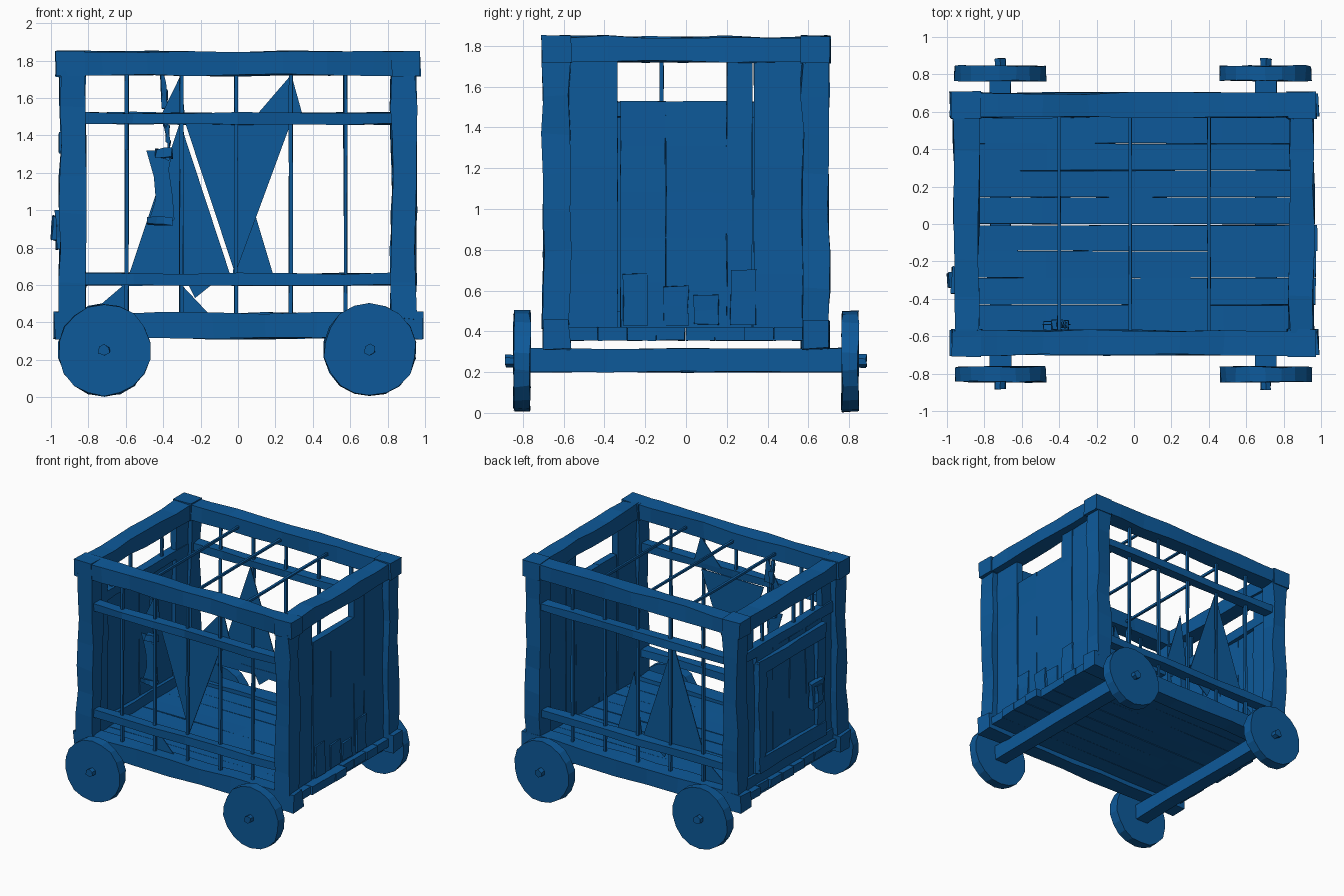
import bpy, bmesh, math, random
from mathutils import Vector, Matrix

random.seed(4)
old = bpy.data.objects.get("Cube")
if old:
    bpy.data.objects.remove(old, do_unlink=True)

blue = bpy.data.materials.new("deep_blue")
blue.use_nodes = True
BLUE = (0.004, 0.1, 0.32, 1)
blue.diffuse_color = BLUE
blue.node_tree.nodes["Principled BSDF"].inputs["Base Color"].default_value = BLUE


def finish(name, bm):
    bmesh.ops.recalc_face_normals(bm, faces=bm.faces)
    mesh = bpy.data.meshes.new(name)
    bm.to_mesh(mesh)
    bm.free()
    mesh.materials.append(blue)
    obj = bpy.data.objects.new(name, mesh)
    bpy.context.scene.collection.objects.link(obj)
    return obj


def timber(name, x, y, z, cuts=0, rough=0.008):
    """Rough-hewn box between (min, max) pairs, sliced along its longest side."""
    lo, hi = (Vector(c) for c in zip(x, y, z))
    size, mid = hi - lo, (lo + hi) / 2
    bm = bmesh.new()
    bmesh.ops.create_cube(bm, matrix=Matrix.Translation(mid) @ Matrix.Diagonal((*size, 1)))
    axis = max(range(3), key=lambda i: size[i])
    normal = Vector([float(i == axis) for i in range(3)])
    for i in range(cuts):
        at = lo + size * (i + 1) / (cuts + 1)
        bmesh.ops.bisect_plane(bm, geom=bm.verts[:] + bm.edges[:] + bm.faces[:],
                               plane_co=at, plane_no=normal)
    for v in bm.verts:
        v.co += Vector([random.uniform(-rough, rough) for _ in range(3)])
    return finish(name, bm)


def around(c, half):
    return c - half, c + half


def sheet(name, points, y):
    """Thin cloth or splinter plate in a side wall, from (x, z) corners."""
    bm = bmesh.new()
    face = bm.faces.new([bm.verts.new((x, y, z)) for x, z in points])
    out = bmesh.ops.extrude_face_region(bm, geom=[face])
    verts = [g for g in out["geom"] if isinstance(g, bmesh.types.BMVert)]
    bmesh.ops.translate(bm, verts=verts, vec=(0, 0.006, 0))
    return finish(name, bm)


def disc(name, x, y, z, radius, depth, sides, rough):
    bm = bmesh.new()
    bmesh.ops.create_cone(bm, cap_ends=True, segments=sides, radius1=radius, radius2=radius,
                          depth=depth,
                          matrix=Matrix.Translation((x, y, z)) @ Matrix.Rotation(math.pi / 2, 4, 'X'))
    for v in bm.verts:
        v.co += Vector([random.uniform(-rough, rough) for _ in range(3)])
    return finish(name, bm)


# Axles, wheels and hubs
for end, x in (("right", -0.715), ("left", 0.705)):
    timber(end + "_axle", around(x, 0.055), (-0.77, 0.77), (0.2, 0.315), 3, 0.005)
    for side, s in (("front", -1), ("back", 1)):
        disc(f"{side}_{end}_wheel", x, s * 0.805, 0.253, 0.247, 0.08, 18, 0.005)
        disc(f"{side}_{end}_hub", x, s * 0.85, 0.253, 0.032, 0.07, 6, 0.004)

# Floor boards with ragged ends
boards = 8
for i in range(boards):
    y = -0.575 + i * 1.15 / boards
    timber("floor_board", (-random.uniform(0.94, 0.97), random.uniform(0.94, 0.985)),
           (y, y + 1.15 / boards - (0.007 if i == 3 else 0.002)), (0.355, 0.42), 3, 0.002)

# Corner posts, long beams, rails and bars on both long sides
for side, s in (("front", -1), ("back", 1)):
    outer = sorted((s * 0.57, s * 0.7))
    timber(side + "_sill", (-0.98, 0.985), outer, (0.315, 0.45), 6)
    timber(side + "_top_beam", (-0.97, 0.965), outer, (1.722, 1.847), 7)
    for end, t in (("right", -1), ("left", 1)):
        timber(f"{side}_{end}_post", sorted((t * 0.82, t * 0.95)), outer, (0.42, 1.74), 6, 0.011)
        timber(f"{side}_{end}_cap", sorted((t * 0.82, t * 0.975)),
               sorted((s * 0.562, s * 0.708)), (1.715, 1.85), 0, 0.004)
    for label, z in (("lower_rail", (0.6, 0.662)), ("upper_rail", (1.46, 1.522))):
        timber(f"{side}_{label}", (-0.84, 0.84), sorted((s * 0.6, s * 0.68)), z, 5, 0.006)
    for i in range(5):
        timber(side + "_bar", around(-0.595 + i * 0.2925, 0.01), around(s * 0.63, 0.01),
               (0.43, 1.74), 3, 0.003)

# End top beams
for end, t in (("right", -1), ("left", 1)):
    timber(end + "_top_beam", sorted((t * 0.83, t * 0.96)), (-0.58, 0.58), (1.722, 1.845), 5)

# Thin roof bars
for x in (-0.4, -0.02, 0.4):
    timber("roof_bar", around(x, 0.009), (-0.59, 0.59), (1.765, 1.783), 2, 0.002)

# Solid plank wall on the left end, with a window slot
for y, top in (((-0.575, -0.335), 1.74), ((-0.322, -0.1), 1.53), ((-0.099, 0.2), 1.53),
               ((0.201, 0.325), 1.74), ((0.333, 0.575), 1.74)):
    timber("left_wall_plank", (0.845, 0.9), y, (0.415, top), 4, 0.003)
for y, top in ((-0.05, 0.62), (-0.25, 0.68), (0.1, 0.58), (0.28, 0.7)):
    timber("left_wall_splinter", (0.89, 0.912), around(y, 0.06), (0.43, top), 1, 0.006)

# Right end: jambs, header, open slot with a bar, and the framed door
for y in ((-0.58, -0.45), (0.42, 0.58)):
    timber("door_jamb", (-0.9, -0.85), y, (0.415, 1.74), 4, 0.005)
timber("door_threshold", (-0.92, -0.85), (-0.57, 0.57), (0.415, 0.5), 4, 0.006)
timber("door_header", (-0.92, -0.85), (-0.57, 0.57), (1.45, 1.525), 4, 0.006)
for y in (-0.12, 0.28, -0.36):
    timber("door_slot_bar", around(-0.88, 0.01), around(y, 0.01), (1.5, 1.74), 1, 0.002)
for i in range(4):
    y = -0.43 + i * 0.212
    timber("door_plank", (-0.92, -0.88), (y, y + 0.208), (0.5, 1.45), 4, 0.004)
for z in (0.57, 1.36):
    timber("door_cross_board", (-0.955, -0.915), (-0.43, 0.42), around(z, 0.055), 4, 0.006)
for y in (-0.38, 0.37):
    timber("door_side_board", (-0.95, -0.915), around(y, 0.05), (0.53, 1.4), 4, 0.006)

# Door latch
timber("latch_plate", (-0.975, -0.94), (-0.37, -0.23), (0.79, 1.0), 2, 0.008)
timber("latch_bolt", (-0.995, -0.965), (-0.34, -0.26), (0.84, 0.97), 1, 0.008)

# Pointed cloth pennants hung between the bars
sheet("front_pennant", [(-0.28, 1.46), (0.28, 1.46), (-0.015, 0.66)], -0.6)
sheet("back_pennant", [(-0.585, 0.65), (-0.04, 0.65), (-0.31, 1.47)], 0.6)
sheet("back_small_pennant", [(-0.03, 0.65), (0.19, 0.65), (0.04, 1.15)], 0.6)
sheet("front_high_tip", [(0.1, 1.51), (0.345, 1.51), (0.285, 1.725)], -0.6)
sheet("front_low_tip", [(-0.41, 1.51), (-0.285, 1.51), (-0.305, 1.725)], -0.6)
sheet("front_floor_tip", [(-0.31, 0.61), (-0.31, 0.44), (-0.15, 0.44)], -0.6)
sheet("back_floor_tip", [(-0.6, 0.61), (-0.58, 0.44), (-0.8, 0.44)], 0.6)
sheet("back_scrap", [(-0.23, 0.53), (-0.13, 0.61), (-0.27, 0.61)], 0.6)

# Twisted cord with a rag hanging from the front beam
for i in range(5):
    z = 1.73 - i * 0.09
    timber("cord_link", around(-0.4 + 0.007 * i, 0.012), around(-0.54, 0.012), (z - 0.1, z), 1, 0.009)
sheet("hanging_rag", [(-0.49, 1.32), (-0.35, 1.32), (-0.37, 1.22), (-0.35, 1.08), (-0.34, 0.95),
                      (-0.38, 0.92), (-0.48, 0.93), (-0.44, 1.06), (-0.45, 1.18)], -0.54)
timber("rag_knot", (-0.44, -0.35), (-0.57, -0.51), (1.28, 1.33), 1, 0.008)
timber("rag_hem", (-0.48, -0.35), (-0.56, -0.52), (0.925, 0.96), 2, 0.008)
